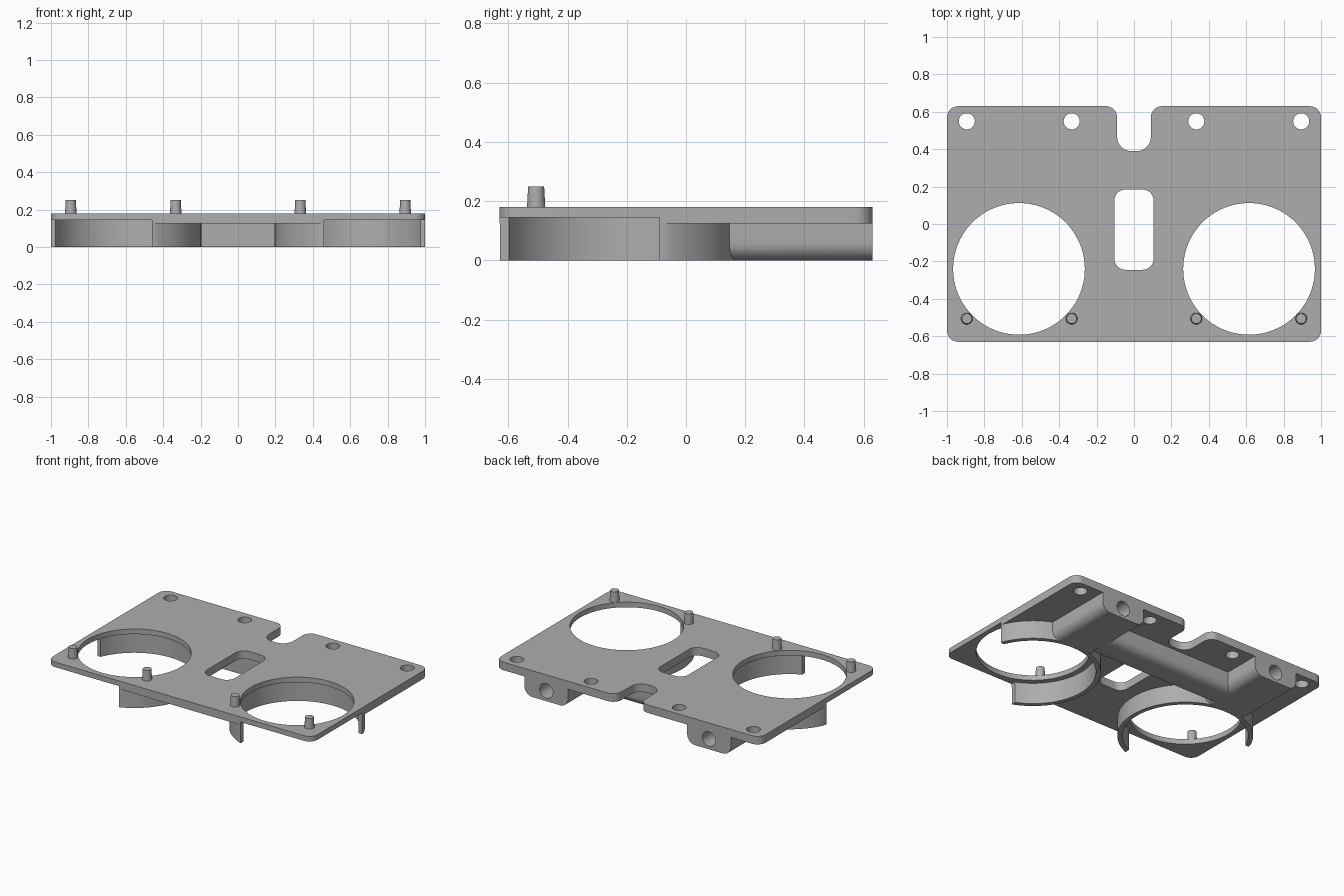
import bpy, bmesh, math
from mathutils import Vector

cube = bpy.data.objects.get("Cube")
if cube:
    bpy.data.objects.remove(cube, do_unlink=True)

grey = bpy.data.materials.new("plain grey")
grey.use_nodes = True
COLOUR = (0.42, 0.42, 0.42, 1)
grey.diffuse_color = COLOUR
grey.node_tree.nodes["Principled BSDF"].inputs["Base Color"].default_value = COLOUR

W, D = 1.0, 0.63                  # half width and half depth
BASE, LEDGE, TOP = 0.125, 0.145, 0.18
RING_X, RING_Y = 0.615, -0.24
AXES = {"x": lambda a, b, h: (h, a, b),
        "y": lambda a, b, h: (a, h, b),
        "z": lambda a, b, h: (a, b, h)}


def rounded(corners, steps=8):
    """Outline of right-angled corners (x, y, radius)."""
    pts = []
    for i, (x, y, r) in enumerate(corners):
        p = Vector((x, y))
        if r == 0:
            pts.append(p)
            continue
        d1 = (Vector(corners[i - 1][:2]) - p).normalized()
        d2 = (Vector(corners[(i + 1) % len(corners)][:2]) - p).normalized()
        for k in range(steps + 1):
            t = math.pi / 2 * k / steps
            pts.append(p + r * (d1 * (1 - math.sin(t)) + d2 * (1 - math.cos(t))))
    return pts


def rect(x0, x1, y0, y1, low=0, high=0):
    return rounded([(x0, y0, low), (x1, y0, low), (x1, y1, high), (x0, y1, high)])


def circle(x, y, r, n=96):
    return [Vector((x + r * math.cos(2 * math.pi * k / n),
                    y + r * math.sin(2 * math.pi * k / n))) for k in range(n)]


def prism(name, outline, lo, hi, axis="z"):
    bm = bmesh.new()
    place = AXES[axis]
    a = [bm.verts.new(place(p.x, p.y, lo)) for p in outline]
    b = [bm.verts.new(place(p.x, p.y, hi)) for p in outline]
    bm.faces.new(a)
    bm.faces.new(b[::-1])
    for i in range(len(a)):
        bm.faces.new((a[i - 1], b[i - 1], b[i], a[i]))
    bmesh.ops.recalc_face_normals(bm, faces=bm.faces)
    mesh = bpy.data.meshes.new(name)
    bm.to_mesh(mesh)
    bm.free()
    mesh.materials.append(grey)
    ob = bpy.data.objects.new(name, mesh)
    bpy.context.collection.objects.link(ob)
    return ob


def select(ob):
    bpy.ops.object.select_all(action="DESELECT")
    ob.select_set(True)
    bpy.context.view_layer.objects.active = ob


def combine(ob, other, operation="DIFFERENCE"):
    select(ob)
    mod = ob.modifiers.new("cut", "BOOLEAN")
    mod.operation, mod.solver, mod.object = operation, "EXACT", other
    bpy.ops.object.modifier_apply(modifier=mod.name)
    bpy.data.objects.remove(other, do_unlink=True)


def smooth(ob):
    select(ob)
    bpy.ops.object.shade_smooth_by_angle(angle=math.radians(30))


def cut_seat(ob, side):
    """Round recess under the lip, open at the front outer corner."""
    combine(ob, prism("recess", circle(side * RING_X, RING_Y, 0.39), -0.1, LEDGE))
    x0, x1 = sorted((side * 0.46, side * 1.2))
    combine(ob, prism("corner_cut", rect(x0, x1, -0.8, -0.09), -0.1, LEDGE))


# Top plate with a notch in the back edge
plate = prism("plate", rounded([
    (-W, -D, 0.06), (W, -D, 0.06), (W, D, 0.06), (0.09, D, 0.06),
    (0.09, 0.39, 0.075), (-0.09, 0.39, 0.075), (-0.09, D, 0.06), (-W, D, 0.06)]),
    BASE, TOP)
combine(plate, prism("slot", rect(-0.105, 0.105, -0.245, 0.185, 0.06, 0.06), 0, 1))
for side in (-1, 1):
    cut_seat(plate, side)
    combine(plate, prism("opening", circle(side * RING_X, RING_Y, 0.352), 0, 1))
    for x in (0.333, 0.894):
        combine(plate, prism("screw_hole", circle(side * x, 0.549, 0.043, 32), 0, 1))
smooth(plate)

# Ring walls with bored blocks running to the back edge
for side, label in ((-1, "right"), (1, "left")):
    wall = [Vector((max(-W, min(W, p.x)), max(-D, p.y)))
            for p in circle(side * RING_X, RING_Y, 0.42)]
    housing = prism(label + "_housing", wall, 0, BASE + 0.005)
    cx = side * RING_X
    block = prism("block", rect(cx - 0.165, cx + 0.165, 0, BASE + 0.005, 0.06), 0, D, "y")
    combine(housing, block, "UNION")
    cut_seat(housing, side)
    combine(housing, prism("bore", circle(cx, 0.07, 0.05, 40), 0.3, 0.8, "y"))
    smooth(housing)

# Cross bar joining the blocks, rounded along its lower back edge
smooth(prism("cross_bar", rounded([
    (0.2, 0, 0), (0.37, 0, 0.06), (0.37, BASE + 0.005, 0), (0.2, BASE + 0.005, 0)]),
    -0.5, 0.5, "x"))

# Locating pins, slightly tapered
for side, label in ((-1, "right"), (1, "left")):
    for x, place in ((0.333, "inner"), (0.894, "outer")):
        bpy.ops.mesh.primitive_cone_add(
            vertices=32, radius1=0.032, radius2=0.027, depth=0.09,
            location=(side * x, -0.506, 0.205))
        pin = bpy.context.object
        pin.name = f"{label}_{place}_pin"
        pin.data.materials.append(grey)
        smooth(pin)
